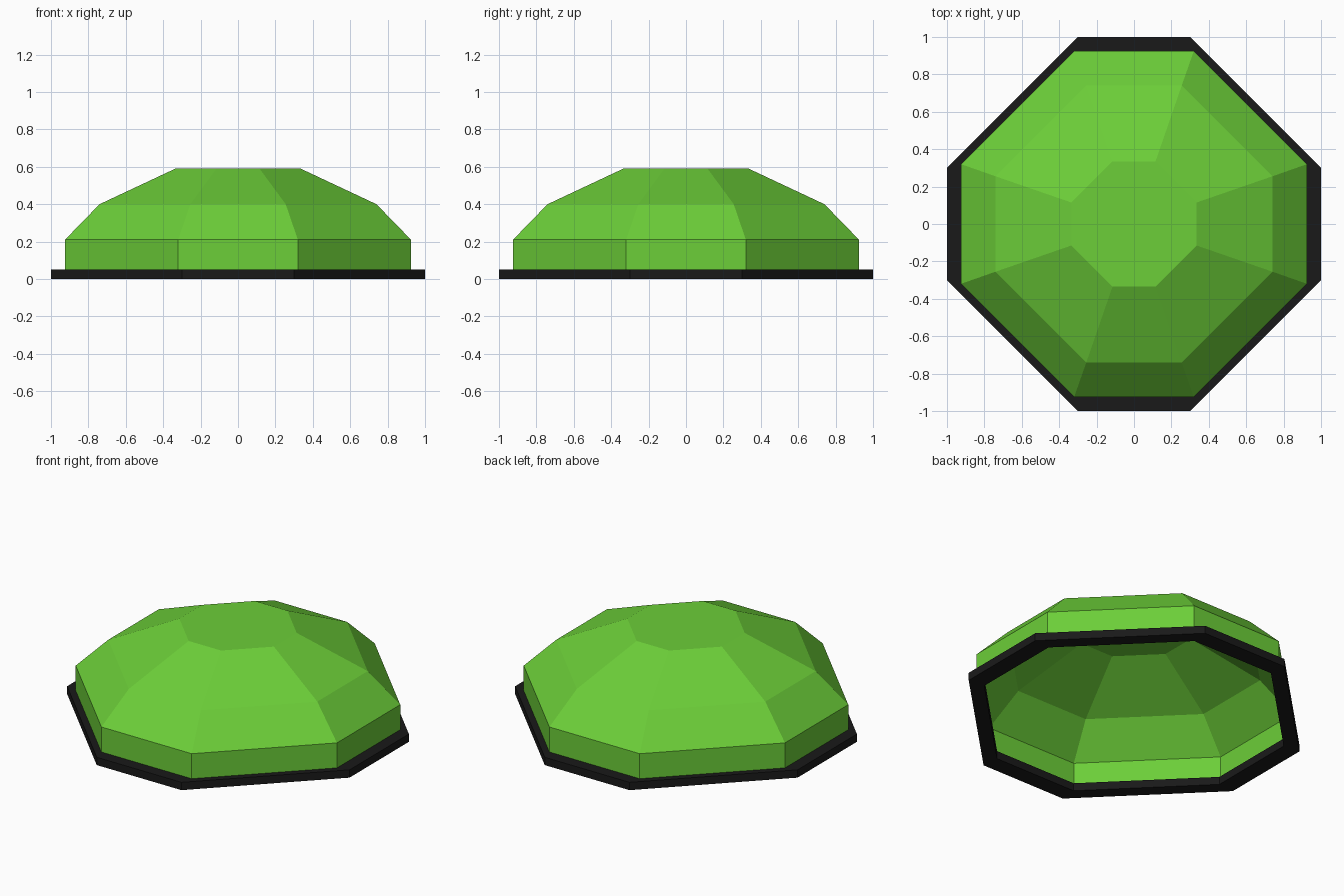
import bpy, bmesh

if "Cube" in bpy.data.objects:
    bpy.data.objects.remove(bpy.data.objects["Cube"])


def octagon(bm, a, b, z):
    """Ring of 8 vertices: long reach a, half flat-side b."""
    pts = [(a, -b), (a, b), (b, a), (-b, a), (-a, b), (-a, -b), (-b, -a), (b, -a)]
    return [bm.verts.new((x, y, z)) for x, y in pts]


def build(name, profile, color, closed=False, cap=False):
    """Loft octagonal rings; optionally join last to first or cap the top."""
    bm = bmesh.new()
    rings = [octagon(bm, *p) for p in profile]
    pairs = list(zip(rings, rings[1:]))
    if closed:
        pairs.append((rings[-1], rings[0]))
    for lo, hi in pairs:
        for i in range(8):
            j = (i + 1) % 8
            bm.faces.new((lo[i], lo[j], hi[j], hi[i]))
    if cap:
        bm.faces.new(rings[-1])
    me = bpy.data.meshes.new(name)
    bm.to_mesh(me)
    bm.free()
    mat = bpy.data.materials.new(name + "_color")
    mat.diffuse_color = color
    mat.use_nodes = True
    mat.node_tree.nodes["Principled BSDF"].inputs["Base Color"].default_value = mat.diffuse_color
    me.materials.append(mat)
    ob = bpy.data.objects.new(name, me)
    bpy.context.collection.objects.link(ob)
    return ob


# Black base frame with an open middle
build("base_frame",
      [(1, 0.3, 0), (1, 0.3, 0.05), (0.89, 0.29, 0.05), (0.89, 0.29, 0)],
      (0.01, 0.01, 0.01, 1), closed=True)

# Hollow faceted green dome, open underneath
build("dome",
      [(0.925, 0.32, 0.05), (0.925, 0.32, 0.21), (0.74, 0.255, 0.40), (0.335, 0.115, 0.59)],
      (0.15, 0.62, 0.04, 1), cap=True)
